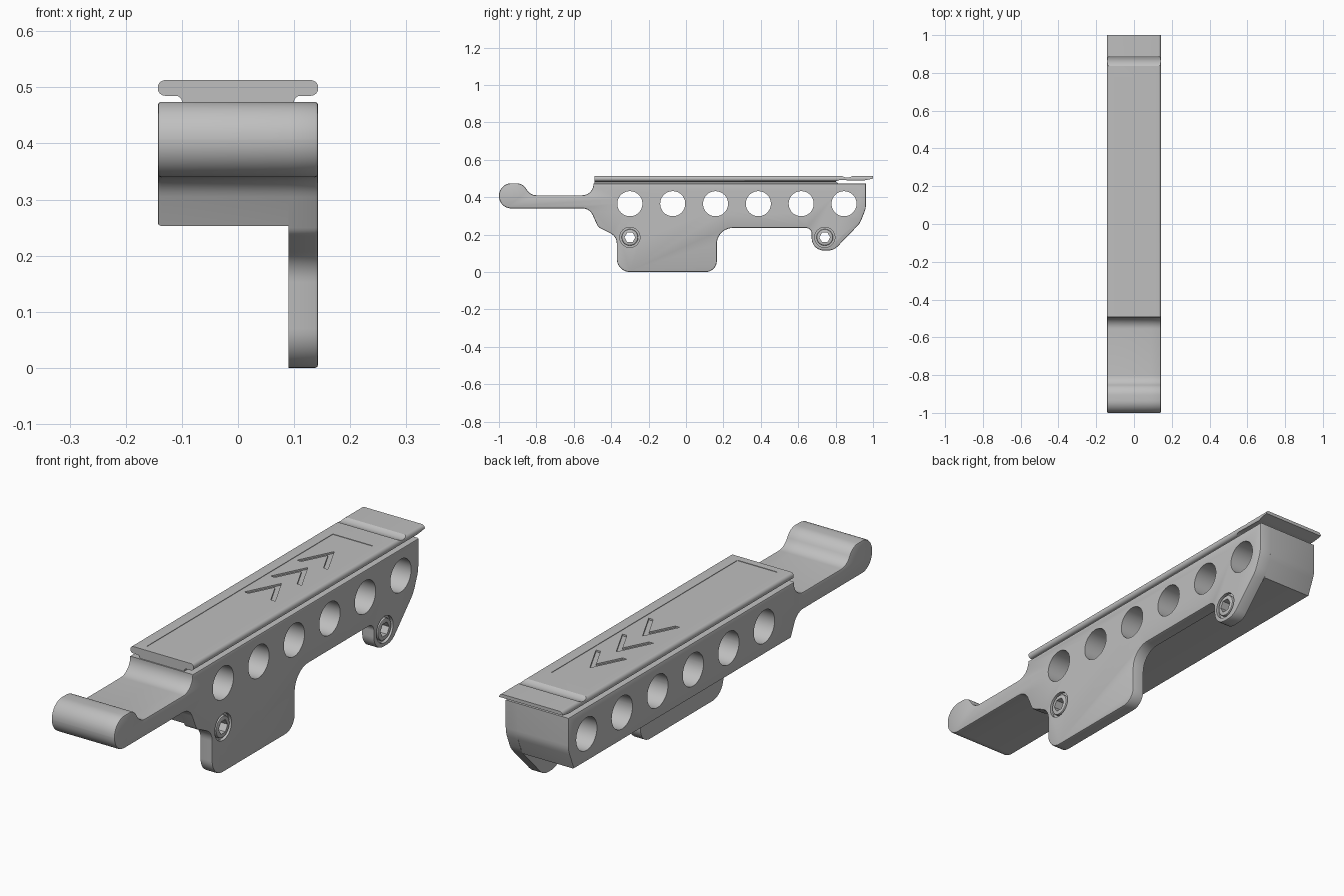
import bpy, bmesh, math
from mathutils import Vector

cube = bpy.data.objects.get("Cube")
if cube:
    bpy.data.objects.remove(cube, do_unlink=True)

grey = bpy.data.materials.new("grey_metal")
grey.use_nodes = True
COLOUR = (0.52, 0.52, 0.52, 1)
grey.diffuse_color = COLOUR
grey.node_tree.nodes["Principled BSDF"].inputs["Base Color"].default_value = COLOUR


def rounded(corners):
    """Outline with every (u, v, radius) corner turned into an arc."""
    out = []
    for i, (u, v, r) in enumerate(corners):
        p = Vector((u, v))
        if r == 0:
            out.append(p)
            continue
        a = (Vector(corners[i - 1][:2]) - p).normalized()
        b = (Vector(corners[(i + 1) % len(corners)][:2]) - p).normalized()
        half = a.angle(b) / 2
        centre = p + (a + b).normalized() * r / math.sin(half)
        start = p + a * r / math.tan(half) - centre
        end = p + b * r / math.tan(half) - centre
        sweep = math.pi - 2 * half
        n = max(2, round(math.degrees(sweep) / 9))
        for k in range(n + 1):
            t = k / n
            w = start * math.sin((1 - t) * sweep) + end * math.sin(t * sweep)
            out.append(centre + w / math.sin(sweep))
    return out


def circle(u, v, r, n=48):
    return [Vector((u + r * math.cos(math.tau * k / n),
                    v + r * math.sin(math.tau * k / n))) for k in range(n)]


def prism(name, outline, lo, hi, axis, bevel_at=None):
    """Extrude an outline along an axis, softening the rim of one cap."""
    place = {"x": lambda p, d: (d, p[0], p[1]),
             "y": lambda p, d: (p[0], d, p[1]),
             "z": lambda p, d: (p[0], p[1], d)}[axis]
    bm = bmesh.new()
    rings = [[bm.verts.new(place(p, d)) for p in outline] for d in (lo, hi)]
    caps = [bm.faces.new(ring) for ring in rings]
    n = len(outline)
    for i in range(n):
        j = (i + 1) % n
        bm.faces.new((rings[0][i], rings[0][j], rings[1][j], rings[1][i]))
    bmesh.ops.recalc_face_normals(bm, faces=bm.faces)
    if bevel_at is not None:
        bmesh.ops.bevel(bm, geom=list(caps[bevel_at].edges), offset=0.006,
                        segments=2, profile=0.5, affect='EDGES')
    mesh = bpy.data.meshes.new(name)
    bm.to_mesh(mesh)
    bm.free()
    mesh.materials.append(grey)
    obj = bpy.data.objects.new(name, mesh)
    bpy.context.collection.objects.link(obj)
    return obj


def activate(obj):
    bpy.ops.object.select_all(action='DESELECT')
    obj.select_set(True)
    bpy.context.view_layer.objects.active = obj


def cut(obj, cutters):
    activate(obj)
    for c in cutters:
        mod = obj.modifiers.new("cut", 'BOOLEAN')
        mod.operation, mod.solver, mod.object = 'DIFFERENCE', 'EXACT', c
        bpy.ops.object.modifier_apply(modifier=mod.name)


# Side outlines: shared handle and top, different undersides
W, INNER = 0.143, 0.09
upper = [(-1, .34, .066), (-1, .474, .066), (-.87, .474, .06), (-.835, .41, .06),
         (-.495, .41, .06), (-.495, .473, 0), (.962, .473, 0), (.962, .34, .1)]
handle_root = (-.515, .34, .06)
core_under = [(.925, .253, 0), (-.475, .253, 0), handle_root]
plate_under = [(.93, .26, .1), (.79, .115, .07), (.672, .115, .065), (.672, .235, .03),
               (.165, .235, .085), (.165, 0, .06), (-.37, 0, .07), (-.37, .19, .06),
               (-.47, .24, .03), handle_root]
core = prism("body_core", rounded(upper + core_under), -W, INNER, "x", 0)
plate = prism("side_plate", rounded(upper + plate_under), INNER, W, "x", 1)

# Row of lightening holes through the body
holes = [prism("hole_cutter", circle(-.3 + .229 * i, .365, .067), -.3, .3, "x")
         for i in range(6)]
cut(core, holes)
cut(plate, holes)
helpers = list(holes)

# Hexagon-bored sleeves set in counterbores
sleeves = []
for side, y in (("front", -.3), ("rear", .742)):
    bore = prism("bore_cutter", circle(y, .185, .054), .13, .3, "x")
    key = prism("hex_cutter", circle(y, .185, .029, 6), 0, .3, "x")
    sleeve = prism(side + "_sleeve", circle(y, .185, .044), .12, W, "x", 1)
    cut(plate, [bore, key])
    cut(sleeve, [key])
    sleeves.append(sleeve)
    helpers += [bore, key]

# Top rail with rounded lips
half = [(.1, .47, 0), (.1, .485, .011), (W, .485, .0135), (W, .513, .0135)]
section = half + [(-x, z, r) for x, z, r in reversed(half)]
rail = prism("top_rail", rounded(section), -.49, 1, "y")

# Flexible rear tab: slot below, groove above; shallow panel with arrow marks
slot = prism("slot_cutter", [(.8, .484), (.83, .46), (1.1, .46), (1.1, .5),
                             (1, .499), (.95, .489), (.82, .491)], -.3, .3, "x")
groove = prism("groove_cutter", circle(.862, .553, .048), -.3, .3, "x")
panel = prism("panel_cutter", [(-.09, -.46), (.09, -.46), (.09, .74), (-.09, .74)],
              .511, .6, "z")
arrows = []
for i in range(3):
    y = .62 - .17 * i
    arrows.append(prism("arrow_cutter", [
        (0, y), (-.07, y - .14), (-.05, y - .14), (0, y - .04),
        (.05, y - .14), (.07, y - .14)], .504, .6, "z"))
cut(rail, [slot, groove, panel] + arrows)
helpers += [slot, groove, panel] + arrows

for h in helpers:
    bpy.data.objects.remove(h, do_unlink=True)
for part in [core, plate, rail] + sleeves:
    activate(part)
    bpy.ops.object.shade_smooth_by_angle(angle=math.radians(25))
